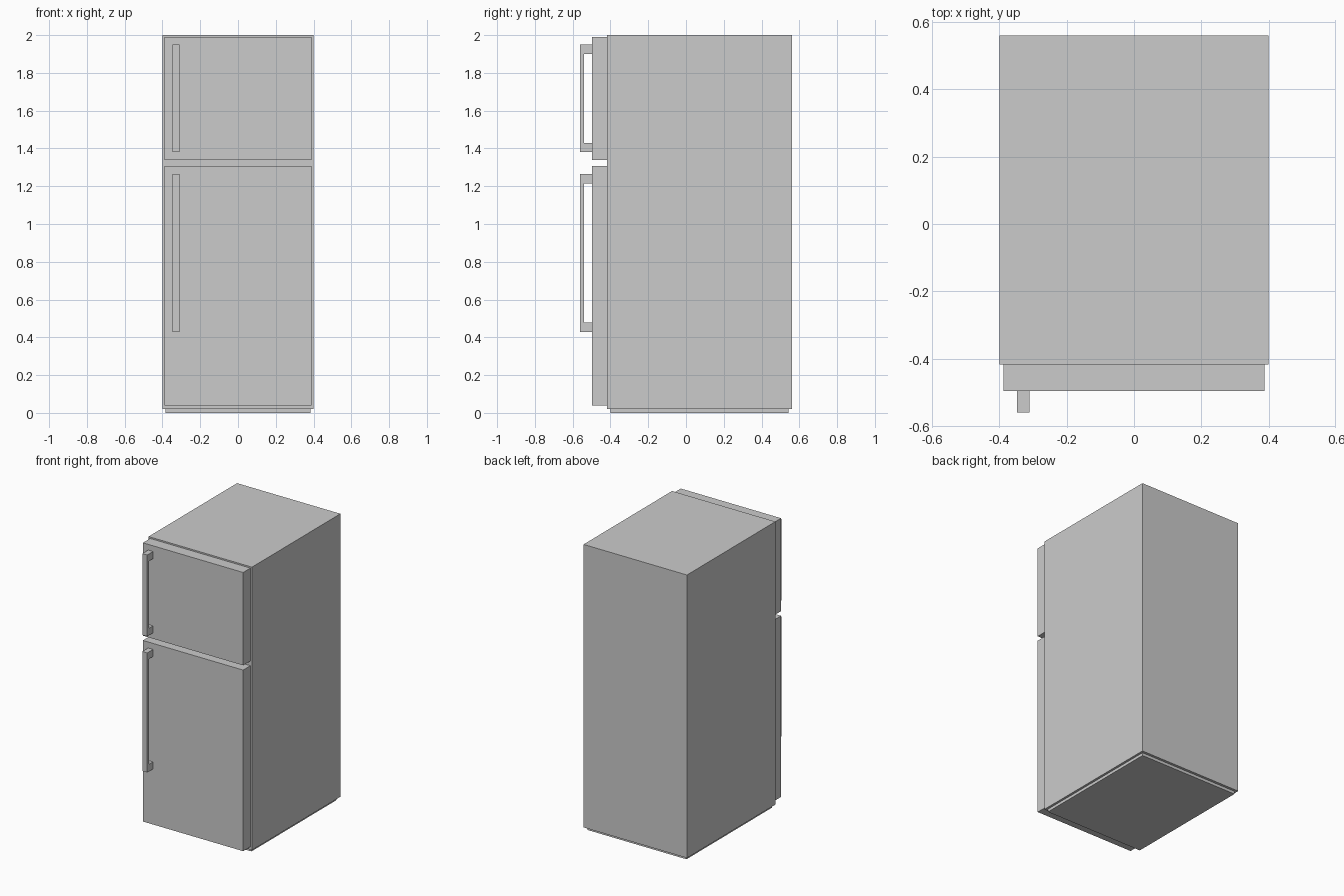
import bpy, bmesh

if "Cube" in bpy.data.objects:
    bpy.data.objects.remove(bpy.data.objects["Cube"])


def prism(name, profile, x0, x1):
    """Extrude a closed (y, z) profile from x0 to x1."""
    bm = bmesh.new()
    face = bm.faces.new([bm.verts.new((x0, y, z)) for y, z in profile])
    ext = bmesh.ops.extrude_face_region(bm, geom=[face])
    moved = [g for g in ext["geom"] if isinstance(g, bmesh.types.BMVert)]
    bmesh.ops.translate(bm, verts=moved, vec=(x1 - x0, 0, 0))
    bmesh.ops.recalc_face_normals(bm, faces=bm.faces)
    mesh = bpy.data.meshes.new(name)
    bm.to_mesh(mesh)
    bm.free()
    obj = bpy.data.objects.new(name, mesh)
    bpy.context.collection.objects.link(obj)
    return obj


def box(name, half_x, y0, y1, z0, z1):
    return prism(name, [(y0, z0), (y1, z0), (y1, z1), (y0, z1)], -half_x, half_x)


BODY_FRONT, DOOR_FRONT, HANDLE_FRONT, BACK = -0.417, -0.497, -0.561, 0.561


def handle(name, z0, z1):
    # C-shaped pull: a flat bar with a square foot at each end
    foot, bar_back = 0.05, -0.54
    profile = [(DOOR_FRONT, z0), (HANDLE_FRONT, z0), (HANDLE_FRONT, z1), (DOOR_FRONT, z1),
               (DOOR_FRONT, z1 - foot), (bar_back, z1 - foot),
               (bar_back, z0 + foot), (DOOR_FRONT, z0 + foot)]
    return prism(name, profile, -0.348, -0.31)


# Cabinet and recessed plinth
box("cabinet", 0.40, BODY_FRONT, BACK, 0.02, 2.0)
box("plinth", 0.384, -0.40, 0.543, 0.0, 0.02)

# Doors with their handles: name, door bottom/top, handle bottom/top
for name, d0, d1, h0, h1 in [("freezer", 1.34, 1.99, 1.38, 1.95),
                             ("fridge", 0.04, 1.307, 0.428, 1.265)]:
    box(name + "_door", 0.388, DOOR_FRONT, BODY_FRONT, d0, d1)
    handle(name + "_handle", h0, h1)
